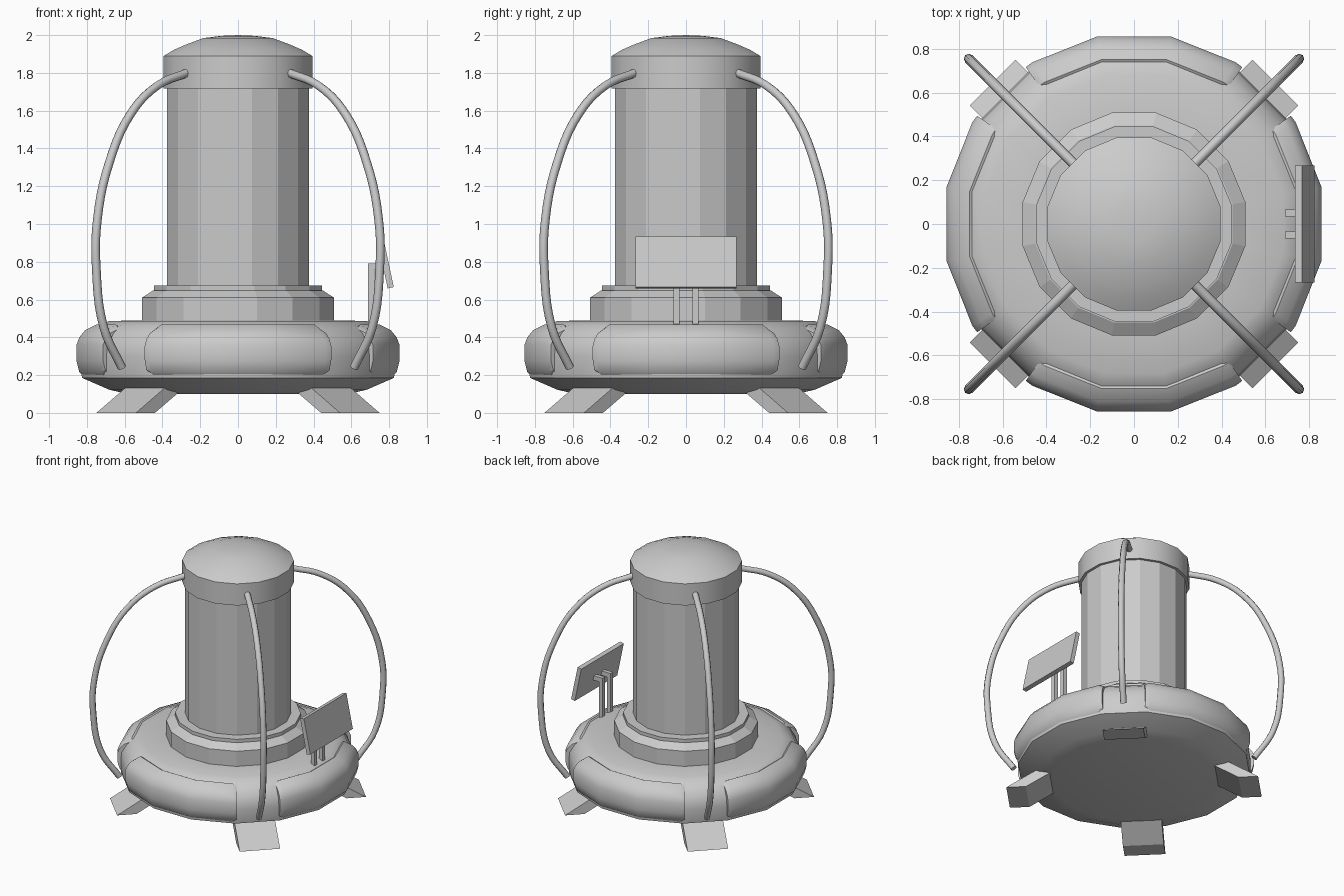
import bpy, bmesh
from math import cos, sin, pi, radians
from mathutils import Vector, Matrix

if "Cube" in bpy.data.objects:
    bpy.data.objects.remove(bpy.data.objects["Cube"])

SIDES = 16
K = 1 / cos(pi / SIDES)  # flat distance -> corner radius


def finish(bm, name, smooth=None):
    bmesh.ops.recalc_face_normals(bm, faces=bm.faces)
    me = bpy.data.meshes.new(name)
    bm.to_mesh(me)
    bm.free()
    ob = bpy.data.objects.new(name, me)
    bpy.context.collection.objects.link(ob)
    if smooth:
        bpy.ops.object.select_all(action='DESELECT')
        ob.select_set(True)
        bpy.context.view_layer.objects.active = ob
        bpy.ops.object.shade_smooth_by_angle(angle=radians(smooth))
    return ob


def ring(bm, r, z):
    if r == 0:
        return [bm.verts.new((0, 0, z))]
    return [bm.verts.new((r * K * cos((i + .5) * 2 * pi / SIDES),
                          r * K * sin((i + .5) * 2 * pi / SIDES), z)) for i in range(SIDES)]


def lathe(name, profile, smooth=None):
    bm = bmesh.new()
    rings = [ring(bm, r, z) for r, z in profile]
    for a, b in zip(rings, rings[1:]):
        for i in range(SIDES):
            j = (i + 1) % SIDES
            if len(b) == 1:
                bm.faces.new((a[i], a[j], b[0]))
            else:
                bm.faces.new((a[i], a[j], b[j], b[i]))
    for r in (rings[0], rings[-1]):
        if len(r) > 1:
            bm.faces.new(r)
    return finish(bm, name, smooth)


def box(name, size, loc, tilt=0):
    bm = bmesh.new()
    m = Matrix.Translation(loc) @ Matrix.Rotation(tilt, 4, 'Y') @ Matrix.Diagonal((*size, 1))
    bmesh.ops.create_cube(bm, size=1, matrix=m)
    return finish(bm, name)


# Base, collar, column and cap
lathe("base", [(.58, .10), (.68, .122), (.825, .185), (.83, .21), (.832, .30), (.825, .36),
               (.785, .425), (.735, .465), (.68, .487), (.45, .49)], 35)
lathe("collar", [(.508, .48), (.508, .61), (.45, .648)])
lathe("collar_ring", [(.445, .64), (.445, .675)])
lathe("column", [(.375, .66), (.375, 1.75)])
lathe("cap", [(.395, 1.717), (.395, 1.889), (.34, 1.922), (.28, 1.948), (.185, 1.984),
              (.09, 1.996), (0, 2.0)], 28)

# Four curved bumper panels around the rim
section = [(.70, .21), (.815, .192), (.84, .215), (.855, .275), (.855, .36),
           (.84, .40), (.81, .437), (.75, .467), (.70, .44)]
for n, side in enumerate(("right", "back", "left", "front")):
    bm = bmesh.new()
    loops = []
    for deg, s in ((-34.6, .86), (-32.2, 1), (-11.25, 1), (11.25, 1), (32.2, 1), (34.6, .86)):
        a = radians(deg + 90 * n)
        loops.append([bm.verts.new(((.70 + (r - .70) * (.9 + .1 * s)) * K * cos(a),
                                    (.70 + (r - .70) * (.9 + .1 * s)) * K * sin(a),
                                    .32 + (z - .32) * s)) for r, z in section])
    for a, b in zip(loops, loops[1:]):
        for i in range(len(section)):
            j = (i + 1) % len(section)
            bm.faces.new((a[i], a[j], b[j], b[i]))
    bm.faces.new(loops[0])
    bm.faces.new(loops[-1])
    finish(bm, side + "_bumper", 35)

# Slanted feet and bent pipes on the diagonals
pipe_path = [(.27, 1.80), (.43, 1.73), (.57, 1.58), (.68, 1.33), (.745, 1.02),
             (.75, .76), (.71, .45), (.615, .24)]
for n, corner in enumerate(("back_right", "back_left", "front_left", "front_right")):
    turn = Matrix.Rotation(radians(45 + 90 * n), 4, 'Z')
    bm = bmesh.new()
    lo, hi = [[bm.verts.new(turn @ Vector((r, w, z))) for r, w in
               ((o, -.148), (o, .148), (i, .148), (i, -.148))]
              for o, i, z in ((.912, .77, 0), (.635, .49, .17))]
    bm.faces.new(lo)
    bm.faces.new(hi)
    for i in range(4):
        j = (i + 1) % 4
        bm.faces.new((lo[i], lo[j], hi[j], hi[i]))
    finish(bm, corner + "_foot")

    cu = bpy.data.curves.new(corner + "_pipe", 'CURVE')
    cu.dimensions = '3D'
    cu.bevel_depth = .023
    cu.bevel_resolution = 2
    cu.resolution_u = 5
    cu.use_fill_caps = True
    sp = cu.splines.new('BEZIER')
    sp.bezier_points.add(len(pipe_path) - 1)
    for p, (x, z) in zip(sp.bezier_points, pipe_path):
        p.co = turn @ Vector((x * 2 ** .5, 0, z))
        p.handle_left_type = p.handle_right_type = 'AUTO'
    bpy.context.collection.objects.link(bpy.data.objects.new(corner + "_pipe", cu))

# Tilted control screen on two posts
box("screen", (.033, .535, .275), (.78, 0, .797), radians(-12))
for y, side in ((-.05, "near"), (.05, "far")):
    box(side + "_post", (.033, .033, .34), (.705, y, .62))
    box(side + "_arm", (.09, .033, .035), (.734, y, .773))
